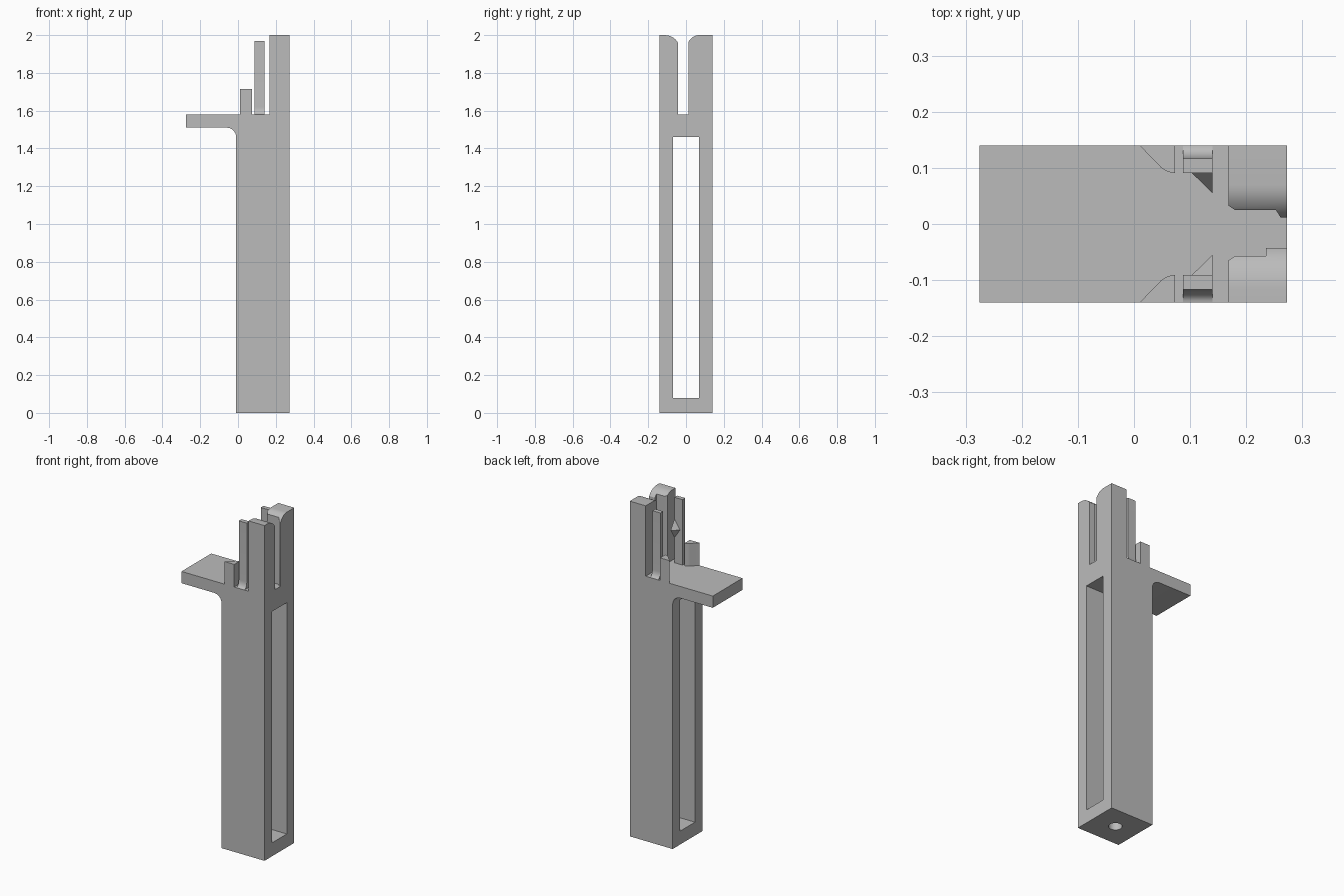
import bpy, bmesh
from math import sin, cos, pi, radians

cube = bpy.data.objects.get("Cube")
if cube:
    bpy.data.objects.remove(cube, do_unlink=True)

grey = bpy.data.materials.new("plain grey")
grey.use_nodes = True
colour = (0.5, 0.5, 0.5, 1)
grey.diffuse_color = colour
grey.node_tree.nodes["Principled BSDF"].inputs["Base Color"].default_value = colour

DECK = 1.58      # height of the deck
HALF = 0.14      # half the depth of the column


def arc(cx, cy, rx, ry, start, end, steps=8):
    """Points on an elliptical arc, angles in degrees."""
    angles = [radians(start + (end - start) * i / steps) for i in range(steps + 1)]
    return [(cx + rx * cos(a), cy + ry * sin(a)) for a in angles]


def finish(bm, name):
    bmesh.ops.recalc_face_normals(bm, faces=bm.faces)
    mesh = bpy.data.meshes.new(name)
    bm.to_mesh(mesh)
    bm.free()
    mesh.materials.append(grey)
    obj = bpy.data.objects.new(name, mesh)
    bpy.context.collection.objects.link(obj)
    return obj


def prism(name, profile, axis, lo, hi):
    """Extrude a profile along x (yz points), y (xz points) or z (xy points)."""
    place = {"x": lambda a, b, t: (t, a, b),
             "y": lambda a, b, t: (a, t, b),
             "z": lambda a, b, t: (a, b, t)}[axis]
    bm = bmesh.new()
    face = bm.faces.new([bm.verts.new(place(a, b, lo)) for a, b in profile])
    top = bmesh.ops.extrude_face_region(bm, geom=[face])["geom"]
    bmesh.ops.translate(bm, vec=place(0, 0, hi - lo),
                        verts=[v for v in top if isinstance(v, bmesh.types.BMVert)])
    return finish(bm, name)


def rect(a0, a1, b0, b1):
    return [(a0, b0), (a1, b0), (a1, b1), (a0, b1)]


def carve(obj, tool, operation):
    """Apply a boolean and throw the helper away."""
    tool.hide_render = True
    mod = obj.modifiers.new("carve", "BOOLEAN")
    mod.operation, mod.object, mod.solver = operation, tool, "EXACT"
    activate(obj)
    bpy.ops.object.modifier_apply(modifier=mod.name)
    bpy.data.objects.remove(tool, do_unlink=True)


def activate(obj):
    bpy.ops.object.select_all(action="DESELECT")
    obj.select_set(True)
    bpy.context.view_layer.objects.active = obj


# Column with the overhanging platform and the fillet beneath it
side = [(-0.01, 0), (0.273, 0), (0.273, DECK), (-0.275, DECK), (-0.275, 1.51)]
side += arc(-0.06, 1.46, 0.05, 0.05, 90, 0)
column = prism("column_and_platform", side, "y", -HALF, HALF)
carve(column, prism("window_cutter", rect(-0.07, 0.07, 0.08, 1.46), "x", -0.1, 0.4), "DIFFERENCE")
carve(column, prism("hole_cutter", arc(0.13, 0, 0.037, 0.037, 0, 345, 23), "z", -0.1, 0.12), "DIFFERENCE")
parts = [column]

# Two tall towers: rounded crown crossed with a stepped plan
crowns = {
    "front": [(-HALF, DECK), (-HALF, 2)] + arc(-0.115, 1.93, 0.08, 0.07, 90, 15) + [(-0.038, DECK)],
    "back": [(HALF, DECK), (HALF, 2)] + arc(0.07, 1.93, 0.065, 0.07, 90, 165) + [(0.005, DECK)],
}
plans = {
    "front": [(0.168, -HALF), (0.168, -0.065), (0.18, -0.057), (0.235, -0.057),
              (0.235, -0.043), (0.273, -0.043), (0.273, -HALF)],
    "back": [(0.168, HALF), (0.168, 0.033), (0.18, 0.025), (0.253, 0.025),
             (0.261, 0.012), (0.273, 0.012), (0.273, HALF)],
}
for end in ("front", "back"):
    tower = prism(end + "_tower", plans[end], "z", DECK, 2.1)
    carve(tower, prism("crown_cutter", crowns[end], "x", 0.1, 0.35), "INTERSECT")
    parts.append(tower)

for end, s in (("front", -1), ("back", 1)):
    # Thin spring pin with a flared foot
    foot = arc(HALF, 1.62, 0.023, 0.04, 180, 270)
    pin = [(0.091, DECK), (0.091, 1.97), (0.117, 1.97)] + foot
    parts.append(prism(end + "_pin", [(s * y, z) for y, z in pin], "x", 0.087, 0.14))

    # Pointed catch on the inner face of the pin
    bm = bmesh.new()
    corners = [(0.103, 0.091, 1.785), (0.14, 0.091, 1.84), (0.14, 0.091, 1.73), (0.14, 0.055, 1.785)]
    verts = [bm.verts.new((x, s * y, z)) for x, y, z in corners]
    bmesh.ops.convex_hull(bm, input=verts)
    parts.append(finish(bm, end + "_catch"))

    # Short post with a swept inner side
    plan = [(0.073, HALF), (0.01, HALF), (0.046, 0.103)]
    plan += arc(0.073, 0.128, 0.037, 0.037, 228, 270, 4)
    parts.append(prism(end + "_post", [(x, s * y) for x, y in plan], "z", DECK, 1.715))

for obj in parts:
    activate(obj)
    bpy.ops.object.shade_smooth_by_angle(angle=radians(30))
